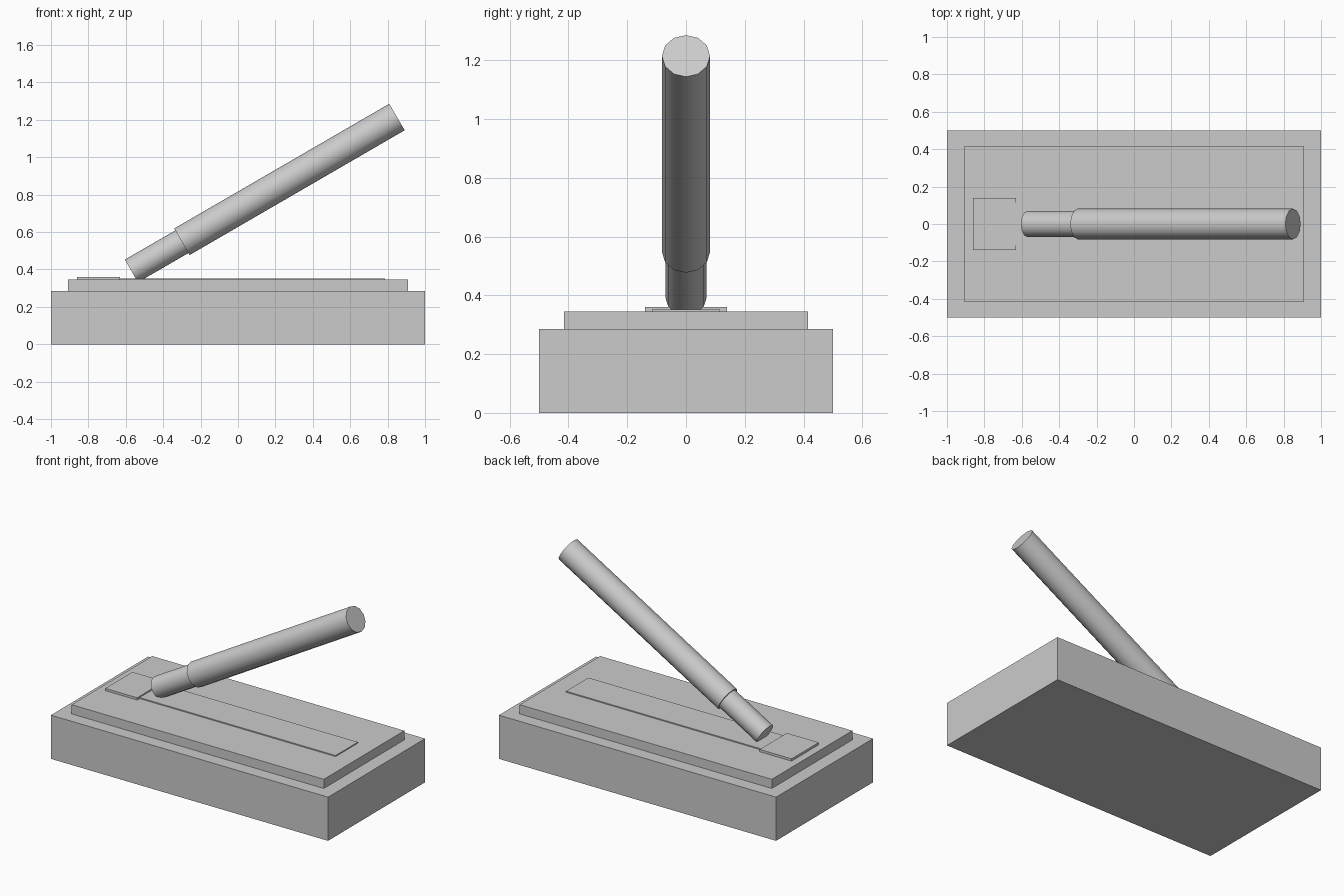
import bpy
import math
from mathutils import Vector

cube = bpy.data.objects.get("Cube")
if cube:
    bpy.data.objects.remove(cube, do_unlink=True)

grey = bpy.data.materials.new("plain_grey")
grey.use_nodes = True
colour = (0.6, 0.6, 0.6, 1)
grey.diffuse_color = colour
grey.node_tree.nodes["Principled BSDF"].inputs["Base Color"].default_value = colour


def box(name, x0, x1, half_y, z0, z1):
    bpy.ops.mesh.primitive_cube_add(size=1, location=((x0 + x1) / 2, 0, (z0 + z1) / 2))
    ob = bpy.context.object
    ob.name = name
    ob.scale = (x1 - x0, 2 * half_y, z1 - z0)
    bpy.ops.object.transform_apply(location=False, rotation=False, scale=True)
    ob.data.materials.append(grey)


def rod(name, start, end, radius):
    a, b = Vector(start), Vector(end)
    bpy.ops.mesh.primitive_cylinder_add(
        vertices=12, radius=radius, depth=(b - a).length, location=(a + b) / 2,
        rotation=(0, math.pi / 2 - math.atan2(b.z - a.z, b.x - a.x), 0))
    ob = bpy.context.object
    ob.name = name
    ob.data.materials.append(grey)
    bpy.ops.object.shade_smooth_by_angle(angle=math.radians(40))


# Stepped base with a raised plate
box("base", -1, 1, 0.5, 0, 0.285)
box("top_plate", -0.91, 0.91, 0.415, 0.285, 0.345)

# Thin slot strip and the pad at its end
box("slot_strip", -0.65, 0.785, 0.115, 0.34, 0.352)
box("end_pad", -0.86, -0.63, 0.14, 0.34, 0.36)

# Tilted lever with a thicker grip
rod("lever_shaft", (-0.57, 0, 0.392), (-0.25, 0, 0.577), 0.07)
rod("lever_grip", (-0.30, 0, 0.548), (0.85, 0, 1.215), 0.082)
